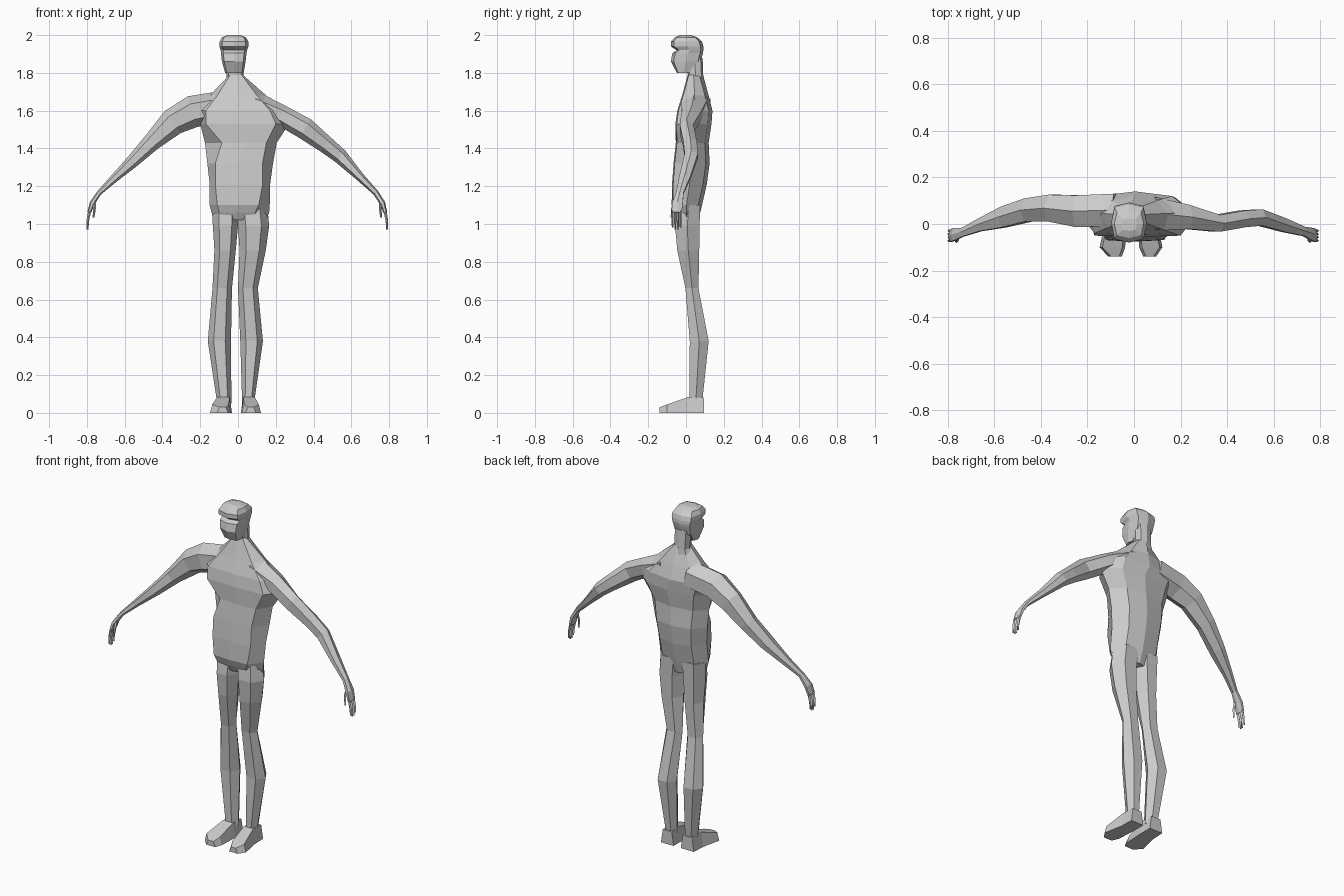
import bpy, bmesh, math
from mathutils import Vector

grey = bpy.data.materials.new("plain_grey")
grey.diffuse_color = (0.6, 0.6, 0.6, 1)


def loft(name, rings):
    """Skin a list of equal-length point rings and cap both ends."""
    bm = bmesh.new()
    vs = [[bm.verts.new(p) for p in r] for r in rings]
    n = len(vs[0])
    for a, b in zip(vs, vs[1:]):
        for i in range(n):
            j = (i + 1) % n
            bm.faces.new((a[i], a[j], b[j], b[i]))
    bm.faces.new(vs[0])
    bm.faces.new(vs[-1])
    bmesh.ops.recalc_face_normals(bm, faces=bm.faces)
    me = bpy.data.meshes.new(name)
    bm.to_mesh(me)
    bm.free()
    me.materials.append(grey)
    ob = bpy.data.objects.new(name, me)
    bpy.context.collection.objects.link(ob)
    return ob


def section(n, power=1.0):
    """Unit outline with n sides, filling the -1..1 box."""
    pts = []
    for i in range(n):
        a = 2 * math.pi * i / n
        c, s = math.cos(a), math.sin(a)
        pts.append((math.copysign(abs(c) ** power, c), math.copysign(abs(s) ** power, s)))
    top = max(p[1] for p in pts)
    return [(c, s / top) for c, s in pts]


def level(z, xl, xr, yf, yb, n=6, power=1.0):
    """Horizontal ring inside a bounding box."""
    return [((xl + xr) / 2 + c * (xr - xl) / 2, (yf + yb) / 2 + s * (yb - yf) / 2, z)
            for c, s in section(n, power)]


def limb(name, stations, n=6):
    """Tube along (x, y, z, half thickness, half depth in y)."""
    rings = []
    for i, (x, y, z, t, d) in enumerate(stations):
        a, b = stations[max(i - 1, 0)], stations[min(i + 1, len(stations) - 1)]
        dx, dz = b[0] - a[0], b[2] - a[2]
        m = math.hypot(dx, dz)
        nx, nz = -dz / m, dx / m
        rings.append([(x + nx * t * c, y + d * s, z + nz * t * c) for c, s in section(n)])
    return loft(name, rings)


# Torso: height, left, right, front-left edge, front-right edge, front y, back y
torso = [
    (1.02, -0.12, 0.15, -0.08, 0.07, -0.035, 0.065),
    (1.06, -0.14, 0.165, -0.10, 0.09, -0.055, 0.075),
    (1.10, -0.15, 0.168, -0.11, 0.11, -0.070, 0.085),
    (1.21, -0.15, 0.170, -0.12, 0.13, -0.068, 0.110),
    (1.32, -0.162, 0.185, -0.12, 0.13, -0.060, 0.125),
    (1.43, -0.175, 0.205, -0.085, 0.15, -0.048, 0.120),
    (1.53, -0.20, 0.27, -0.17, 0.20, -0.050, 0.135),
    (1.60, -0.24, 0.25, -0.17, 0.17, -0.040, 0.140),
    (1.68, -0.15, 0.15, -0.11, 0.10, -0.015, 0.120),
    (1.79, -0.045, 0.025, -0.04, 0.02, 0.015, 0.090),
]
rings = []
for z, xl, xr, fl, fr, yf, yb in torso:
    ym, xm = yf * 0.4 + yb * 0.6, (xl + xr) / 2
    rings.append([(fl, yf, z), ((fl + fr) / 2, yf - 0.006, z), (fr, yf, z), (xr, ym - 0.02, z),
                  (xr * 0.65, yb - 0.02, z), (xm, yb, z), (xl * 0.65, yb - 0.02, z),
                  (xl, ym - 0.02, z)])
loft("torso", rings)

# Neck
loft("neck", [level(*r, n=8, power=0.8) for r in [
    (1.68, -0.10, 0.08, 0.0, 0.10), (1.77, -0.06, 0.03, 0.012, 0.092),
    (1.88, -0.065, 0.03, 0.0, 0.088)]])

# Head: chin, cheeks, recessed eye band, brow, crown
loft("head", [level(*r, n=8, power=0.6) for r in [
    (1.80, -0.068, 0.03, -0.048, 0.02), (1.86, -0.085, 0.04, -0.080, 0.078),
    (1.905, -0.09, 0.045, -0.072, 0.09), (1.92, -0.092, 0.048, -0.050, 0.092),
    (1.94, -0.098, 0.055, -0.080, 0.092), (1.965, -0.098, 0.055, -0.080, 0.085),
    (1.988, -0.085, 0.042, -0.060, 0.06), (2.0, -0.055, 0.012, -0.030, 0.025)]])

# Arms, each running from inside the chest to the knuckles
limb("left_arm", [
    (-0.08, 0.06, 1.625, 0.08, 0.07), (-0.24, 0.055, 1.595, 0.085, 0.068),
    (-0.345, 0.068, 1.54, 0.072, 0.058), (-0.455, 0.060, 1.435, 0.048, 0.050),
    (-0.56, 0.030, 1.33, 0.034, 0.045), (-0.66, -0.003, 1.237, 0.021, 0.028),
    (-0.735, -0.035, 1.165, 0.013, 0.019), (-0.772, -0.045, 1.11, 0.014, 0.027),
    (-0.788, -0.050, 1.06, 0.010, 0.027)])
limb("right_arm", [
    (0.08, 0.045, 1.625, 0.08, 0.07), (0.23, 0.03, 1.575, 0.055, 0.052),
    (0.355, 0.003, 1.505, 0.058, 0.036), (0.465, 0.022, 1.42, 0.046, 0.036),
    (0.54, 0.028, 1.36, 0.040, 0.035), (0.645, -0.005, 1.25, 0.023, 0.030),
    (0.73, -0.032, 1.165, 0.015, 0.020), (0.765, -0.045, 1.11, 0.015, 0.028),
    (0.780, -0.050, 1.06, 0.010, 0.027)])

# Fingers and thumbs
for side, sx, x0 in (("left", -1, 0.785), ("right", 1, 0.778)):
    for i in range(4):
        y = -0.071 + i * 0.014
        tip = 0.97 + (0.012 if i in (0, 3) else 0)
        limb(f"{side}_finger_{i + 1}", [
            (sx * x0, y, 1.07, 0.008, 0.006), (sx * (x0 + 0.010), y, 1.02, 0.007, 0.006),
            (sx * (x0 + 0.012), y, tip, 0.005, 0.004)], n=4)
    limb(f"{side}_thumb", [
        (sx * (x0 - 0.025), -0.055, 1.13, 0.008, 0.008),
        (sx * (x0 - 0.025), -0.073, 1.08, 0.007, 0.007),
        (sx * (x0 - 0.020), -0.076, 1.035, 0.005, 0.005)], n=4)

# Legs: height, x range, y range
loft("left_leg", [level(*r) for r in [
    (1.10, -0.14, 0.01, -0.045, 0.075), (0.99, -0.133, 0.0, -0.058, 0.072),
    (0.86, -0.125, -0.012, -0.046, 0.070), (0.66, -0.135, -0.032, -0.003, 0.066),
    (0.38, -0.160, -0.037, 0.020, 0.120), (0.05, -0.11, -0.035, 0.018, 0.085)]])
loft("right_leg", [level(*r) for r in [
    (1.10, -0.01, 0.155, -0.045, 0.075), (0.99, 0.0, 0.165, -0.058, 0.072),
    (0.86, 0.008, 0.147, -0.046, 0.070), (0.66, 0.0, 0.105, -0.003, 0.066),
    (0.38, 0.012, 0.132, 0.020, 0.120), (0.05, 0.022, 0.085, 0.018, 0.085)]])


# Feet: y, x range, top height, running heel to toe
def foot(name, stations):
    loft(name, [[(xl, y, 0), (xr, y, 0), (xr - 0.012, y, h), (xl + 0.012, y, h)]
                for y, xl, xr, h in stations])


foot("left_foot", [(0.095, -0.118, -0.032, 0.08), (0.015, -0.122, -0.032, 0.085),
                   (-0.10, -0.148, -0.038, 0.045), (-0.14, -0.11, -0.052, 0.03)])
foot("right_foot", [(0.095, 0.015, 0.098, 0.08), (0.015, 0.015, 0.10, 0.085),
                    (-0.10, 0.022, 0.122, 0.045), (-0.14, 0.04, 0.095, 0.03)])
